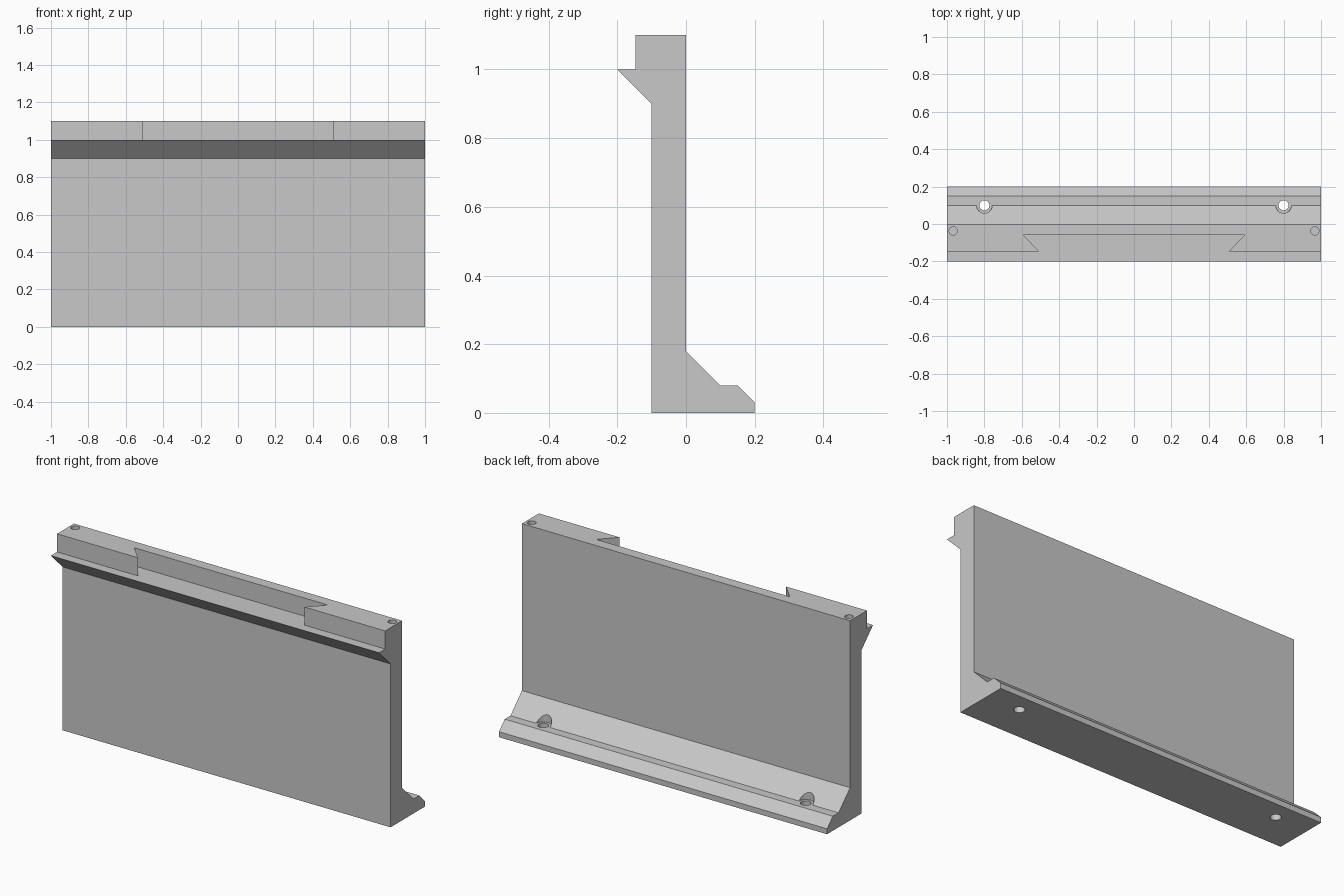
import bpy
import bmesh
from mathutils import Vector

cube = bpy.data.objects.get("Cube")
if cube:
    bpy.data.objects.remove(cube, do_unlink=True)

grey = bpy.data.materials.new("light_grey")
grey.use_nodes = True
COLOR = (0.58, 0.58, 0.58, 1)
grey.diffuse_color = COLOR
grey.node_tree.nodes["Principled BSDF"].inputs["Base Color"].default_value = COLOR


def prism(name, outline, sweep):
    """Extrude a closed outline of 3D points along a vector."""
    bm = bmesh.new()
    face = bm.faces.new([bm.verts.new(p) for p in outline])
    top = bmesh.ops.extrude_face_region(bm, geom=[face])["geom"]
    verts = [v for v in top if isinstance(v, bmesh.types.BMVert)]
    bmesh.ops.translate(bm, verts=verts, vec=Vector(sweep))
    bmesh.ops.recalc_face_normals(bm, faces=bm.faces)
    mesh = bpy.data.meshes.new(name)
    bm.to_mesh(mesh)
    bm.free()
    obj = bpy.data.objects.new(name, mesh)
    bpy.context.collection.objects.link(obj)
    mesh.materials.append(grey)
    return obj


def cut(target, cutter):
    """Subtract a cutter from the target and discard it."""
    cutter.hide_render = True
    mod = target.modifiers.new("cut", "BOOLEAN")
    mod.operation = "DIFFERENCE"
    mod.solver = "EXACT"
    mod.object = cutter
    bpy.context.view_layer.objects.active = target
    bpy.ops.object.modifier_apply(modifier=mod.name)
    bpy.data.objects.remove(cutter, do_unlink=True)


def drill(target, x, y, radius, bottom, top):
    bpy.ops.mesh.primitive_cylinder_add(
        vertices=32, radius=radius, depth=top - bottom,
        location=(x, y, (bottom + top) / 2))
    drill_bit = bpy.context.object
    drill_bit.data.materials.append(grey)
    cut(target, drill_bit)


# Upright panel with a flanged foot behind and an overhanging lip in front
profile = [(-0.1, 0), (0.2, 0), (0.2, 0.03), (0.15, 0.08), (0.1, 0.08),
           (0, 0.18), (0, 1.1), (-0.147, 1.1), (-0.147, 1), (-0.2, 1),
           (-0.1, 0.9)]
panel = prism("flanged_panel", [(-1, y, z) for y, z in profile], (2, 0, 0))

# Dovetail slot in the top rail
slot = [(-0.495, -0.16), (-0.59, -0.06), (0.59, -0.06), (0.495, -0.16)]
cut(panel, prism("dovetail_cutter", [(x, y, 1) for x, y in slot], (0, 0, 0.2)))

# Mounting holes with counterbores in the foot, pin holes in the top rail
for side in (-1, 1):
    drill(panel, side * 0.8, 0.1, 0.042, 0.08, 0.3)
    drill(panel, side * 0.8, 0.1, 0.027, -0.1, 0.2)
    drill(panel, side * 0.967, -0.037, 0.022, 1.0, 1.2)

# Smooth hole walls, crisp edges elsewhere
bpy.ops.object.select_all(action="DESELECT")
panel.select_set(True)
bpy.context.view_layer.objects.active = panel
bpy.ops.object.shade_smooth_by_angle(angle=0.5)
